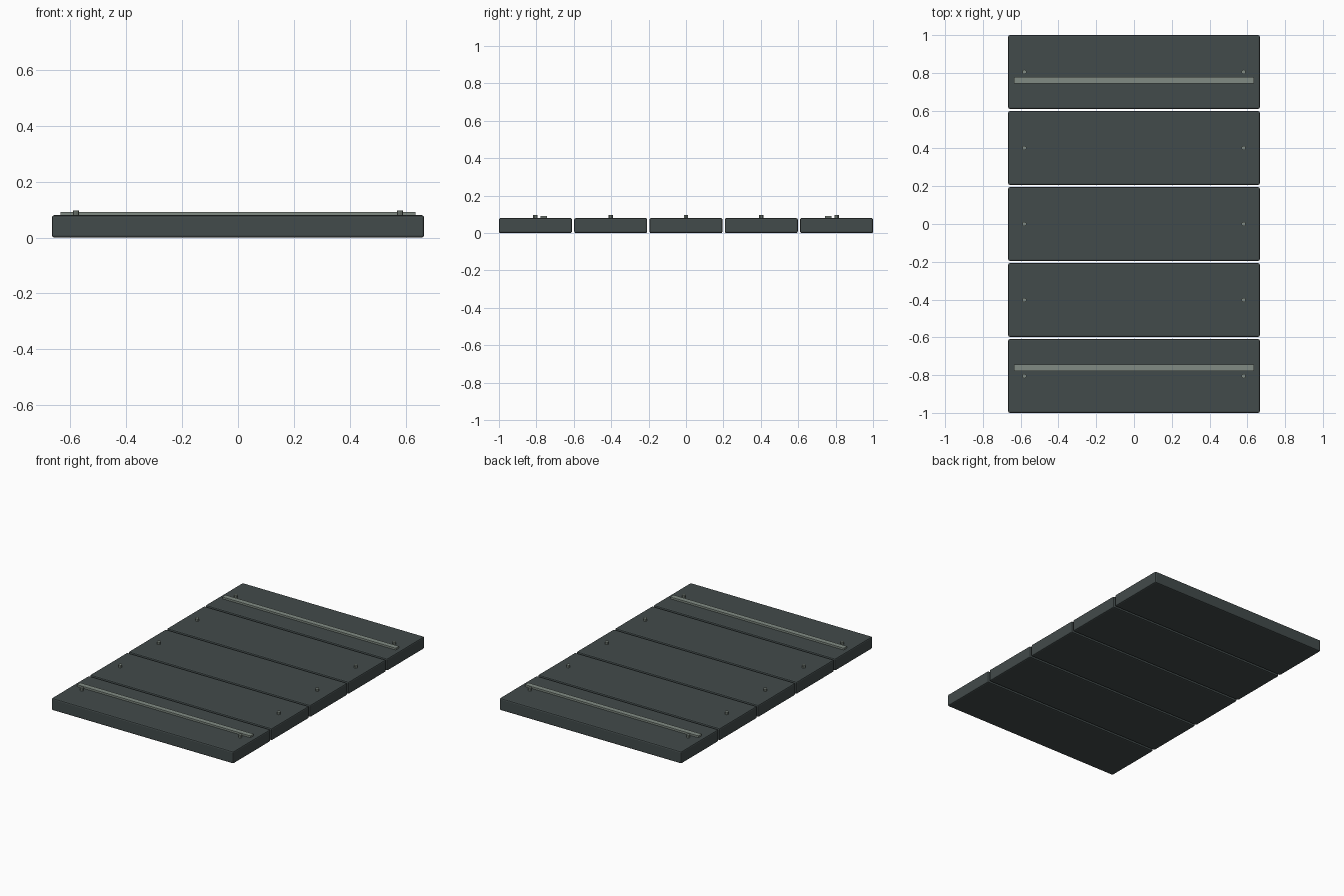
import bpy

if "Cube" in bpy.data.objects:
    bpy.data.objects.remove(bpy.data.objects["Cube"])

def material(name, rgb):
    m = bpy.data.materials.new(name)
    m.diffuse_color = (*rgb, 1)
    m.use_nodes = True
    m.node_tree.nodes["Principled BSDF"].inputs["Base Color"].default_value = m.diffuse_color
    return m

PLANK = material("dark_plank", (0.055, 0.07, 0.07))
METAL = material("grey_metal", (0.22, 0.26, 0.23))
PITCH, TOP = 0.4025, 0.08

def finish(ob, name, mat, bevel=0.0):
    ob.name = name
    ob.data.materials.append(mat)
    if bevel:
        b = ob.modifiers.new("bevel", 'BEVEL')
        b.width = bevel
        b.segments = 2
    return ob

def box(name, size, loc, mat, bevel=0.0):
    bpy.ops.mesh.primitive_cube_add(size=1, location=loc)
    ob = bpy.context.object
    ob.scale = size
    bpy.ops.object.transform_apply(location=False, rotation=False, scale=True)
    return finish(ob, name, mat, bevel)

# Five planks, each with a bolt head near both ends
for i in range(5):
    y = (i - 2) * PITCH
    box(f"plank_{i + 1}", (1.332, 0.39, TOP), (0, y, TOP / 2), PLANK, 0.008)
    for side, label in ((-1, "left"), (1, "right")):
        bpy.ops.mesh.primitive_cylinder_add(vertices=10, radius=0.012, depth=0.022,
                                            location=(side * 0.58, y, 0.086))
        finish(bpy.context.object, f"bolt_{label}_{i + 1}", METAL)

# Thin metal strips across the two end planks
for side, label in ((-1, "front"), (1, "back")):
    box(f"strip_{label}", (1.27, 0.034, 0.014), (0, side * 0.76, 0.085), METAL)
